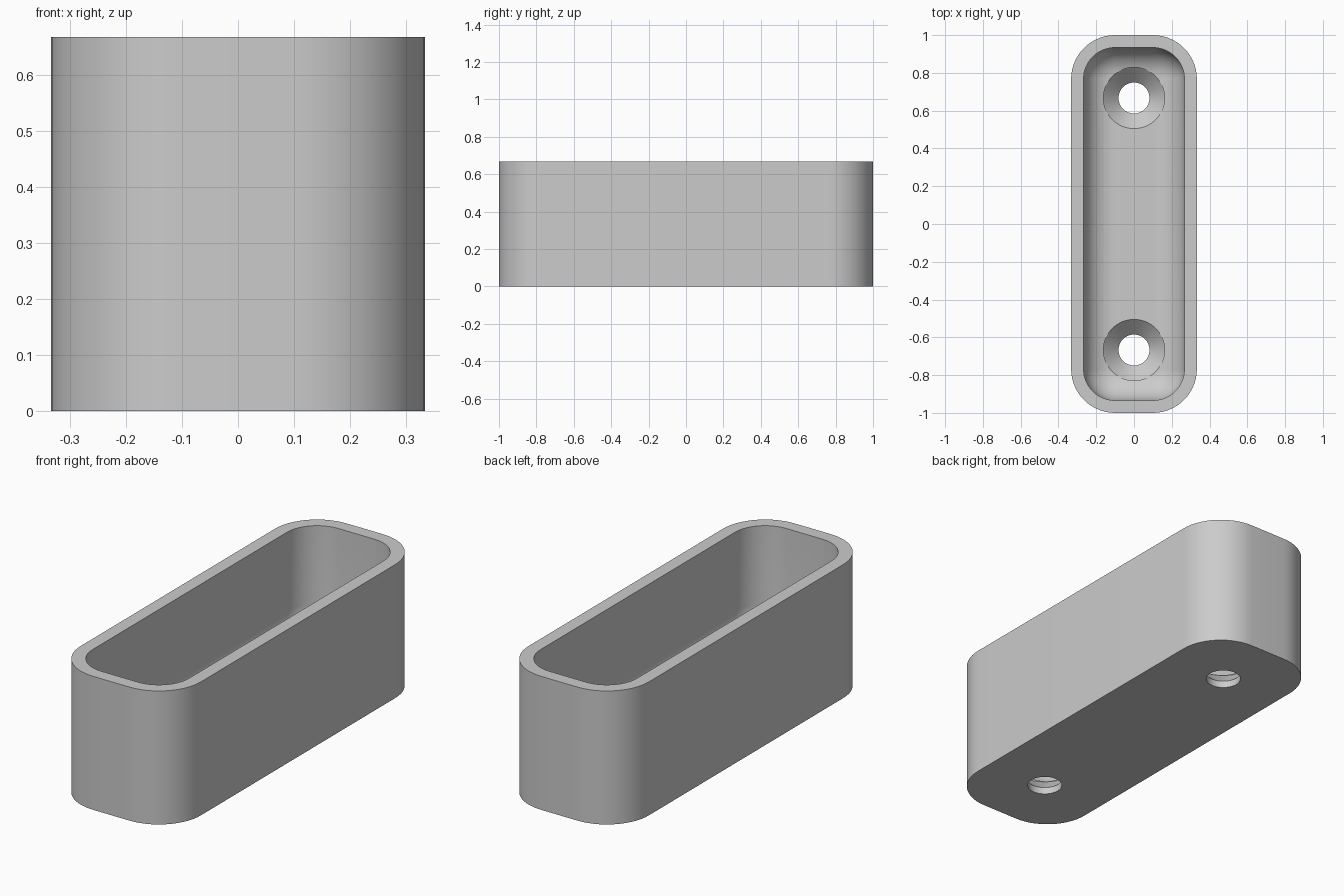
import bpy
import bmesh
from math import sin, cos, pi, radians

cube = bpy.data.objects.get("Cube")
if cube:
    bpy.data.objects.remove(cube, do_unlink=True)

CORE_X, CORE_Y = 0.1, 0.767     # centres of the rounded corners
HEIGHT, FLOOR, FILLET = 0.667, 0.115, 0.16
OUTER, INNER = 0.233, 0.167     # corner radii
STEPS = 14

grey = bpy.data.materials.new("light_grey")
grey.use_nodes = True
grey.diffuse_color = (0.6, 0.6, 0.6, 1)
grey.node_tree.nodes["Principled BSDF"].inputs["Base Color"].default_value = (0.6, 0.6, 0.6, 1)


def rounded_ring(radius, z):
    points = []
    for q, (sx, sy) in enumerate([(1, 1), (-1, 1), (-1, -1), (1, -1)]):
        for i in range(STEPS + 1):
            a = (q + i / STEPS) * pi / 2
            points.append((sx * CORE_X + radius * cos(a), sy * CORE_Y + radius * sin(a), z))
    return points


def round_ring(radius, z, y, count=64):
    return [(radius * cos(2 * pi * i / count), y + radius * sin(2 * pi * i / count), z)
            for i in range(count)]


def loft(name, rings):
    """Join successive rings with quads and cap both ends."""
    bm = bmesh.new()
    loops = [[bm.verts.new(p) for p in ring] for ring in rings]
    for low, high in zip(loops, loops[1:]):
        for i in range(len(low)):
            j = (i + 1) % len(low)
            bm.faces.new((low[i], low[j], high[j], high[i]))
    bm.faces.new(loops[0][::-1])
    bm.faces.new(loops[-1])
    bmesh.ops.recalc_face_normals(bm, faces=bm.faces)
    mesh = bpy.data.meshes.new(name)
    bm.to_mesh(mesh)
    bm.free()
    mesh.materials.append(grey)
    obj = bpy.data.objects.new(name, mesh)
    bpy.context.collection.objects.link(obj)
    return obj


# Open tray: outer wall, rim, inner wall, then the filleted floor
rings = [rounded_ring(OUTER, 0), rounded_ring(OUTER, HEIGHT), rounded_ring(INNER, HEIGHT)]
for i in range(STEPS + 1):
    a = i / STEPS * pi / 2
    rings.append(rounded_ring(INNER - FILLET * (1 - cos(a)), FLOOR + FILLET * (1 - sin(a))))
tray = loft("tray", rings)

bpy.ops.object.select_all(action="DESELECT")
tray.select_set(True)
bpy.context.view_layer.objects.active = tray

# Countersunk screw holes through the floor
for y in (-0.667, 0.667):
    profile = [(0.082, -0.1), (0.082, 0.035), (0.162, 0.113), (0.162, 0.3)]
    cutter = loft("screw_hole_cutter", [round_ring(r, z, y) for r, z in profile])
    cutter.hide_render = True
    cut = tray.modifiers.new("screw_hole", "BOOLEAN")
    cut.operation = "DIFFERENCE"
    cut.solver = "EXACT"
    cut.object = cutter
    bpy.ops.object.modifier_apply(modifier=cut.name)
    bpy.data.objects.remove(cutter, do_unlink=True)

bpy.ops.object.shade_smooth_by_angle(angle=radians(30))
